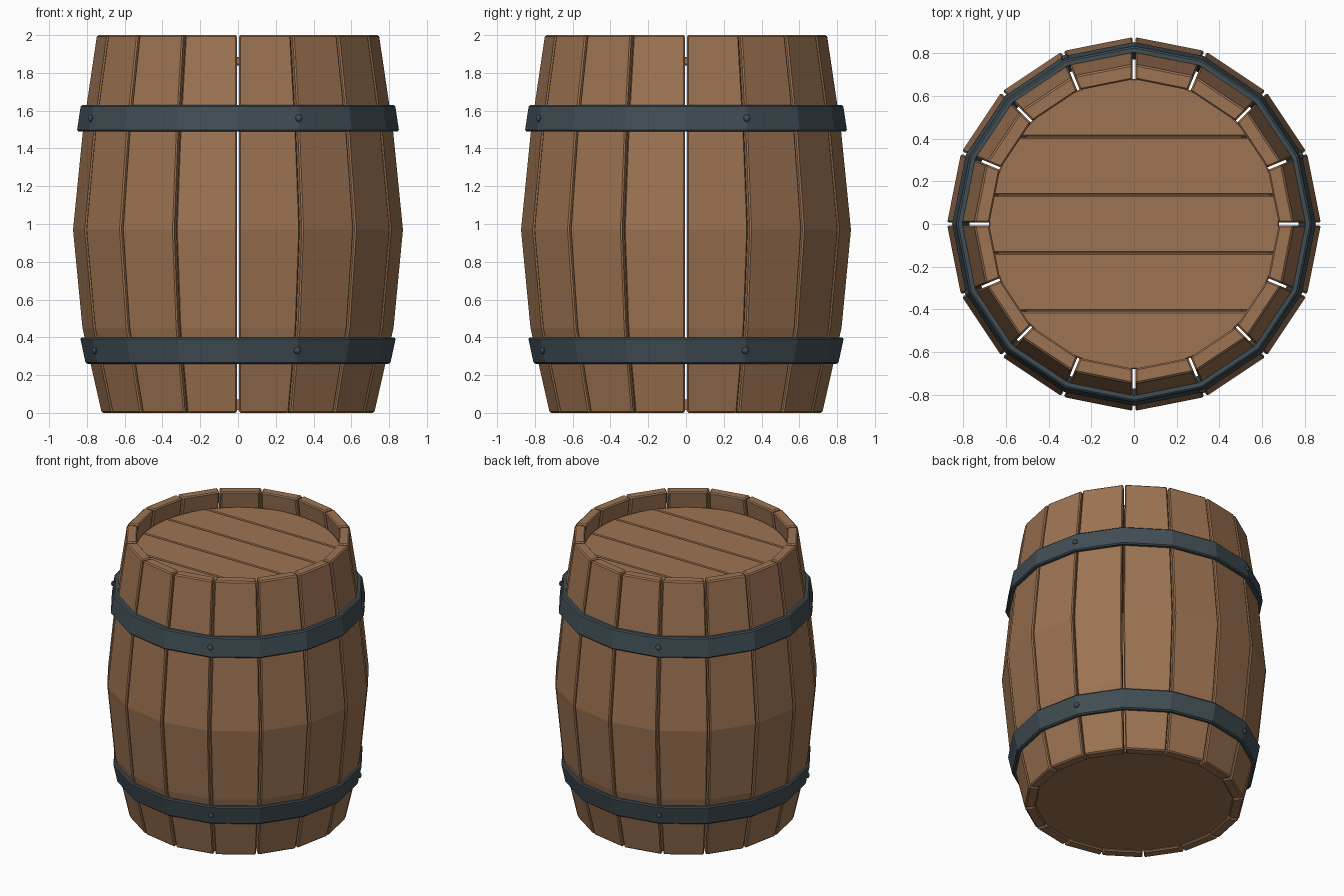
import bpy, bmesh, math
from mathutils import Vector

if "Cube" in bpy.data.objects:
    bpy.data.objects.remove(bpy.data.objects["Cube"])

N = 16                      # staves around the barrel
STEP = 2 * math.pi / N
WALL, GAP = 0.072, 0.012
# barrel outline: (height, corner radius)
PROFILE = [(0, 0.723), (0.45, 0.825), (0.97, 0.875), (1.5, 0.822), (2, 0.748)]


def material(name, rgb):
    m = bpy.data.materials.new(name)
    m.diffuse_color = (*rgb, 1)
    m.use_nodes = True
    m.node_tree.nodes["Principled BSDF"].inputs["Base Color"].default_value = m.diffuse_color
    return m


wood = material("brown wood", (0.335, 0.172, 0.085))
iron = material("dark iron", (0.052, 0.076, 0.090))


def finish(name, bm, mat, bevel=0.0):
    bmesh.ops.recalc_face_normals(bm, faces=bm.faces)
    me = bpy.data.meshes.new(name)
    bm.to_mesh(me)
    bm.free()
    me.materials.append(mat)
    ob = bpy.data.objects.new(name, me)
    bpy.context.collection.objects.link(ob)
    if bevel:
        mod = ob.modifiers.new("bevel", 'BEVEL')
        mod.width, mod.segments = bevel, 1
        mod.limit_method, mod.angle_limit = 'ANGLE', math.radians(40)
    return ob


def polar(r, a, z):
    return Vector((r * math.cos(a), r * math.sin(a), z))


# staves: a four-cornered section lofted up the bulging outline
for i in range(N):
    a0, a1 = i * STEP, (i + 1) * STEP
    t0 = polar(GAP / 2, a0 + math.pi / 2, 0)
    t1 = polar(GAP / 2, a1 - math.pi / 2, 0)
    bm = bmesh.new()
    rings = []
    for z, r in PROFILE:
        pts = [polar(r, a0, z) + t0, polar(r, a1, z) + t1,
               polar(r - WALL, a1, z) + t1, polar(r - WALL, a0, z) + t0]
        rings.append([bm.verts.new(p) for p in pts])
    for lo, hi in zip(rings, rings[1:]):
        for k in range(4):
            j = (k + 1) % 4
            bm.faces.new((lo[k], lo[j], hi[j], hi[k]))
    bm.faces.new(rings[0])
    bm.faces.new(rings[-1])
    finish(f"stave_{i + 1}", bm, wood, 0.008)


# iron hoops that follow the slope of the staves, with four rivets each
def hoop(name, z0, r0, z1, r1, thick=0.036):
    bm = bmesh.new()
    section = [(r0, z0), (r1, z1), (r1 - thick, z1), (r0 - thick, z0)]
    rings = [[bm.verts.new(polar(r, i * STEP, z)) for r, z in section] for i in range(N)]
    for i in range(N):
        a, b = rings[i], rings[(i + 1) % N]
        for k in range(4):
            j = (k + 1) % 4
            bm.faces.new((a[k], b[k], b[j], a[j]))
    finish(name, bm, iron, 0.008)
    for q in range(4):
        ang = STEP + q * math.pi / 2
        out = Vector((math.cos(ang), math.sin(ang), (r0 - r1) / (z1 - z0))).normalized()
        bm = bmesh.new()
        bmesh.ops.create_uvsphere(bm, u_segments=8, v_segments=6, radius=0.02)
        bmesh.ops.scale(bm, vec=(1, 1, 0.7), verts=bm.verts)
        ob = finish(f"{name}_rivet_{q + 1}", bm, iron)
        ob.location = polar((r0 + r1) / 2, ang, (z0 + z1) / 2)
        ob.rotation_euler = out.to_track_quat('Z', 'Y').to_euler()


hoop("upper_hoop", 1.49, 0.853, 1.63, 0.832)
hoop("lower_hoop", 0.26, 0.806, 0.40, 0.836)


# flat slab cut from a disc between two y limits
def disc_slice(name, radius, y0, y1, z0, z1, bevel):
    h0, h1 = (math.asin(max(-1, min(1, y / radius))) for y in (y0, y1))
    n = 16
    arc = [polar(radius, h0 + (h1 - h0) * k / n, z0) for k in range(n + 1)]
    pts = arc + [Vector((-p.x, p.y, p.z)) for p in reversed(arc)]
    bm = bmesh.new()
    face = bm.faces.new([bm.verts.new(p) for p in pts])
    bmesh.ops.remove_doubles(bm, verts=bm.verts, dist=1e-4)
    top = bmesh.ops.extrude_face_region(bm, geom=list(bm.faces))
    verts = [g for g in top["geom"] if isinstance(g, bmesh.types.BMVert)]
    bmesh.ops.translate(bm, vec=(0, 0, z1 - z0), verts=verts)
    finish(name, bm, wood, bevel)


# recessed lid made of five planks, and the solid bottom
LID = 0.68
W = 2 * LID / 5
for k in range(5):
    y0 = -LID + k * W
    disc_slice(f"lid_plank_{k + 1}", LID, y0 + (0.002 if k else 0),
               y0 + W - (0.002 if k < 4 else 0), 1.84, 1.885, 0.006)
disc_slice("bottom", 0.652, -0.652, 0.652, 0.015, 0.07, 0)
